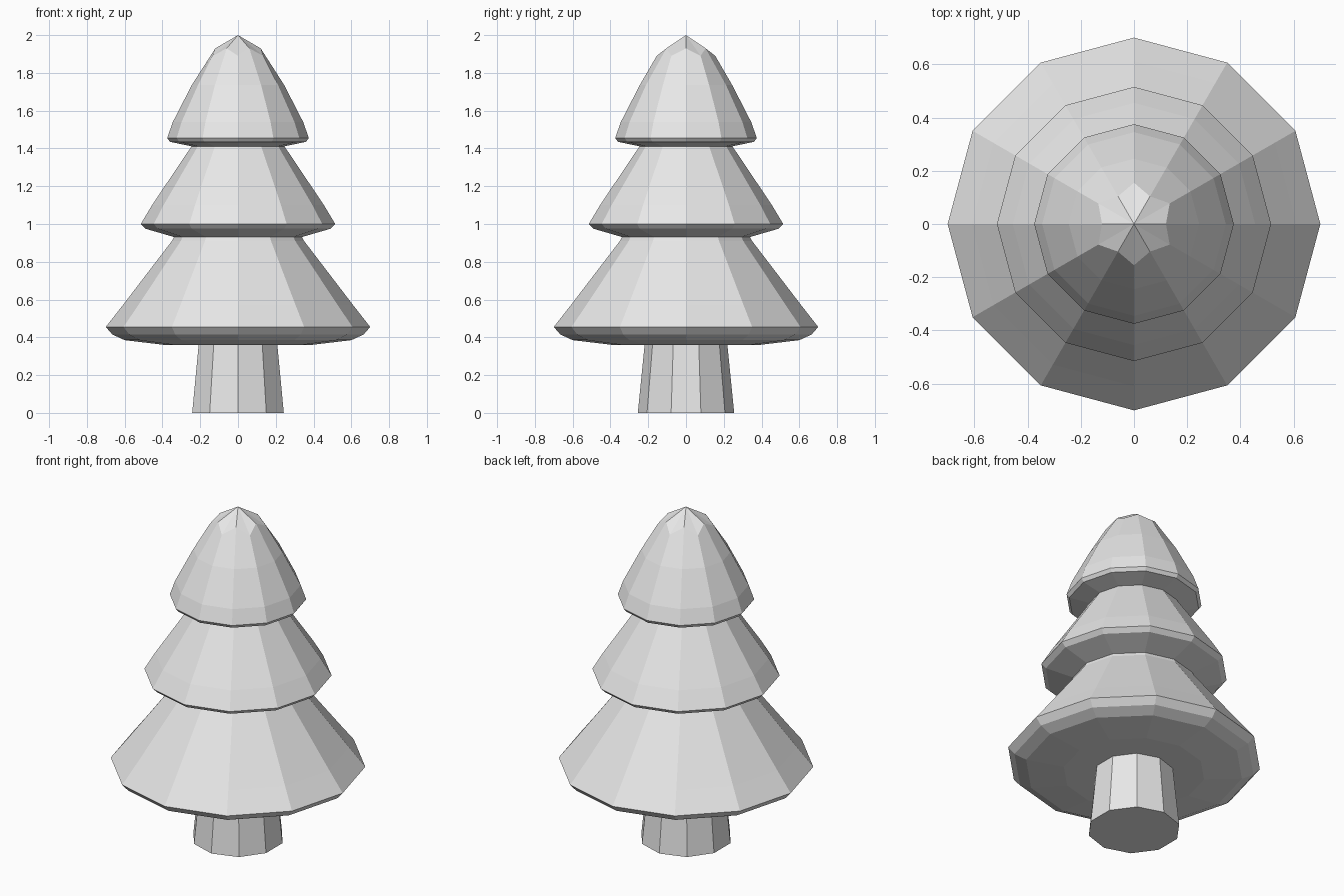
import bpy, bmesh
from math import sin, cos, pi

cube = bpy.data.objects.get("Cube")
if cube:
    bpy.data.objects.remove(cube)

grey = bpy.data.materials.new("light grey")
grey.use_nodes = True
grey.diffuse_color = (0.8, 0.8, 0.8, 1)
grey.node_tree.nodes["Principled BSDF"].inputs["Base Color"].default_value = (0.8, 0.8, 0.8, 1)


def lathe(name, sides, rings, tip=None):
    """Stack faceted rings; each ring is (radius, z) or a pair for alternating corners."""
    bm = bmesh.new()
    loops = []
    for ring in rings:
        pair = ring if isinstance(ring[0], tuple) else (ring, ring)
        loop = []
        for i in range(sides):
            r, z = pair[i % 2]
            a = pi / 2 + 2 * pi * i / sides
            loop.append(bm.verts.new((r * cos(a), r * sin(a), z)))
        loops.append(loop)
    for low, high in zip(loops, loops[1:]):
        for i in range(sides):
            j = (i + 1) % sides
            bm.faces.new((low[i], low[j], high[j], high[i]))
    bm.faces.new(loops[0][::-1])
    if tip:
        apex = bm.verts.new((0, 0, tip))
        for i in range(sides):
            bm.faces.new((loops[-1][i], loops[-1][(i + 1) % sides], apex))
    else:
        bm.faces.new(loops[-1])
    bmesh.ops.recalc_face_normals(bm, faces=bm.faces)
    mesh = bpy.data.meshes.new(name)
    bm.to_mesh(mesh)
    bm.free()
    mesh.materials.append(grey)
    obj = bpy.data.objects.new(name, mesh)
    bpy.context.collection.objects.link(obj)
    return obj


# Tapered trunk
lathe("trunk", 10, [(0.255, 0), (0.215, 0.4)])

# Three foliage tiers, each with a sharp rim and a short neck above
lathe("lower_foliage", 12, [(0.39, 0.36), (0.6, 0.385), (0.665, 0.415), (0.7, 0.455),
                            (0.61, 0.57), (0.35, 0.91), (0.335, 0.94)])
lathe("middle_foliage", 12, [(0.335, 0.93), (0.49, 0.975), (0.515, 1.0),
                             (0.455, 1.1), (0.25, 1.405), (0.24, 1.42)])

# Crown: the uppermost ring zigzags to form small ridges at the tip
lathe("top_foliage", 12, [(0.24, 1.41), (0.36, 1.435), (0.375, 1.455), (0.345, 1.54),
                          (0.245, 1.735), ((0.155, 1.89), (0.12, 1.93))], tip=2.0)
